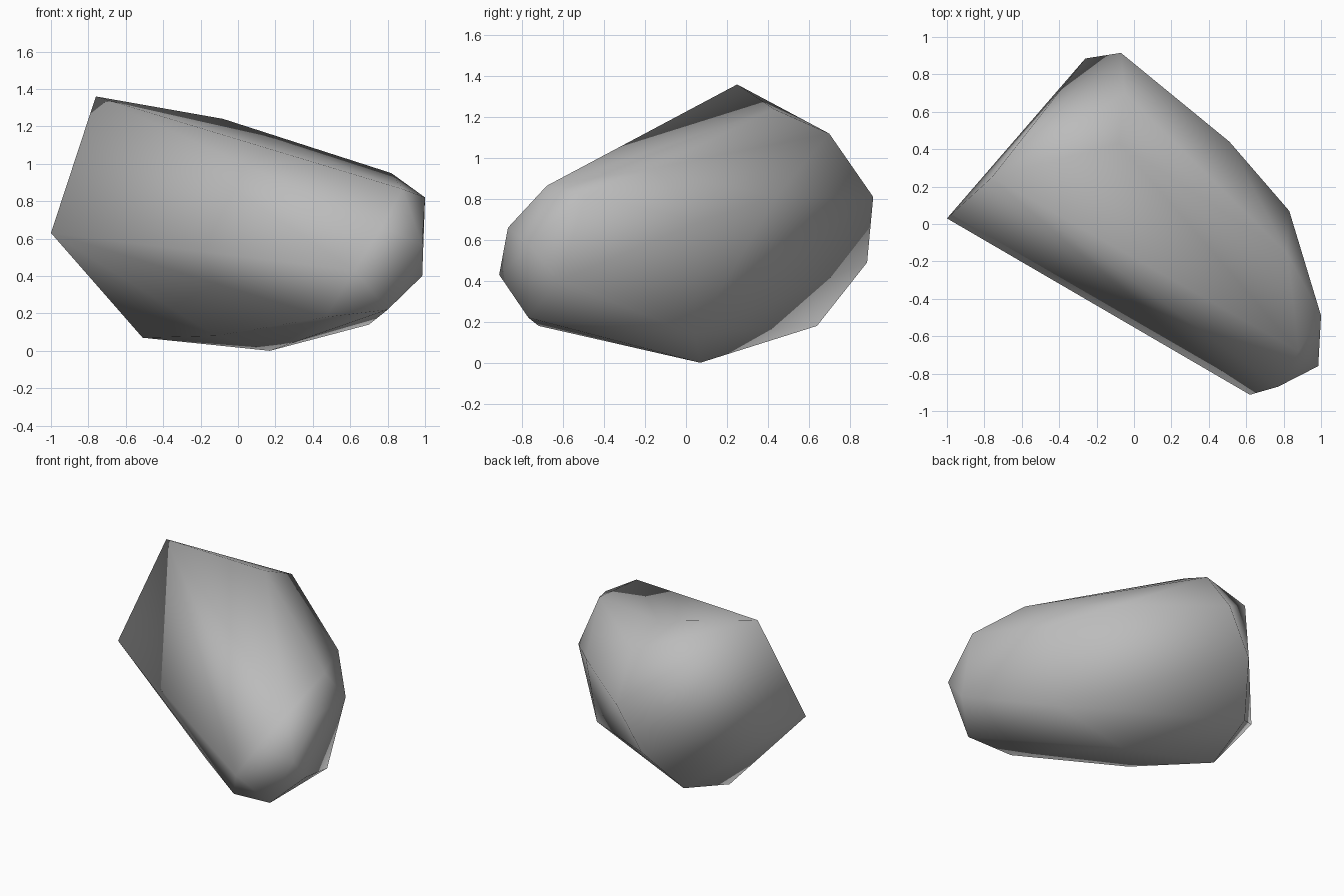
import bpy, bmesh

if "Cube" in bpy.data.objects:
    bpy.data.objects.remove(bpy.data.objects["Cube"])

# Plain grey stone
stone = bpy.data.materials.new("stone grey")
stone.diffuse_color = (0.5, 0.5, 0.5, 1)
stone.use_nodes = True
stone.node_tree.nodes["Principled BSDF"].inputs["Base Color"].default_value = stone.diffuse_color

# Corners of the boulder
corners = [
    # blunt left end
    (-1.0, 0.03, 0.63), (-0.76, 0.25, 1.36), (-0.43, 0.64, 0.18),
    (-0.51, 0.22, 0.07), (-0.26, 0.885, 0.49),
    # back and top
    (-0.07, 0.915, 0.81), (-0.05, 0.70, 1.12), (-0.08, 0.43, 1.24),
    (0.51, 0.44, 0.81), (0.83, 0.07, 0.69), (0.82, -0.16, 0.95),
    # rounded right nose
    (0.88, -0.68, 0.865), (1.0, -0.49, 0.82), (0.985, -0.76, 0.57),
    (0.77, -0.87, 0.66), (0.62, -0.913, 0.43), (0.985, -0.62, 0.40),
    (0.80, -0.77, 0.22),
    # underside
    (0.47, -0.72, 0.18), (0.70, 0.04, 0.14), (0.17, 0.07, 0.0),
    (-0.12, -0.20, 0.08),
]

# Wrap the corners in a convex skin
bm = bmesh.new()
for c in corners:
    bm.verts.new(c)
bmesh.ops.convex_hull(bm, input=bm.verts[:])
loose = [v for v in bm.verts if not v.link_faces]
bmesh.ops.delete(bm, geom=loose, context='VERTS')
bmesh.ops.recalc_face_normals(bm, faces=bm.faces[:])
for f in bm.faces:
    f.smooth = True

mesh = bpy.data.meshes.new("boulder")
bm.to_mesh(mesh)
bm.free()
mesh.materials.append(stone)
boulder = bpy.data.objects.new("boulder", mesh)
bpy.context.collection.objects.link(boulder)
